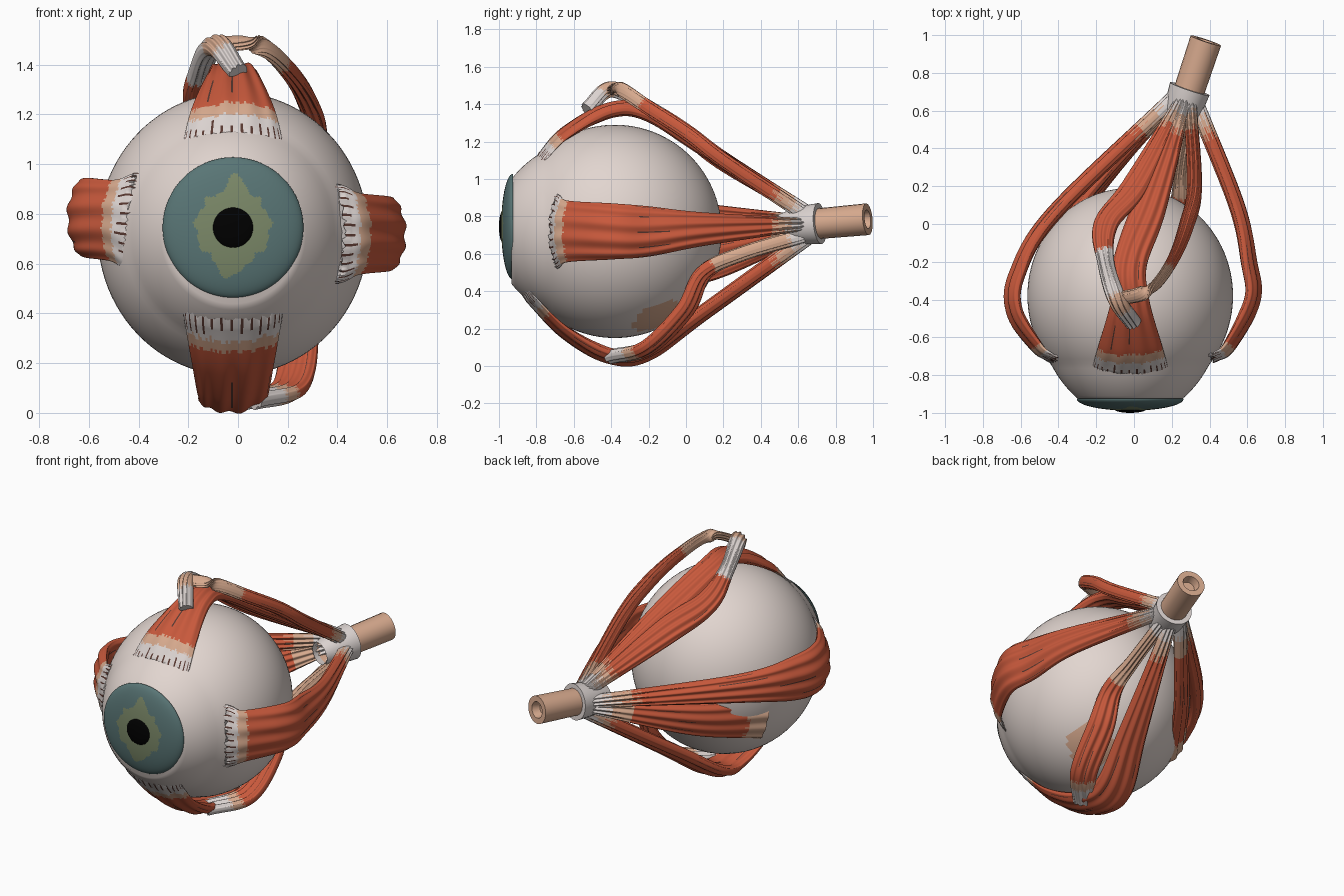
import bpy, math, random
from mathutils import Vector

random.seed(4)
if "Cube" in bpy.data.objects:
    bpy.data.objects.remove(bpy.data.objects["Cube"])

COLOURS = {
    "sclera_white": (0.76, 0.67, 0.63), "tendon_white": (0.72, 0.66, 0.64),
    "tendon_beige": (0.68, 0.4, 0.27), "muscle_red": (0.58, 0.1, 0.045),
    "groove_brown": (0.1, 0.04, 0.03), "iris_teal": (0.1, 0.18, 0.18),
    "iris_green": (0.2, 0.25, 0.14), "pupil_black": (0, 0, 0),
}
SCLERA, WHITE, BEIGE, RED, BROWN, TEAL, GREEN, BLACK = range(len(COLOURS))
MATERIALS = []
for colour_name, rgb in COLOURS.items():
    material = bpy.data.materials.new(colour_name)
    material.use_nodes = True
    material.diffuse_color = (*rgb, 1)
    shader = material.node_tree.nodes["Principled BSDF"]
    shader.inputs["Base Color"].default_value = (*rgb, 1)
    MATERIALS.append(material)

CENTRE = Vector((-0.02, -0.38, 0.72))
IRIS = Vector((-0.02, 0, 0.745))
RING = Vector((0.27, 0.64, 0.755))
FORWARD = Vector((0, 1, 0))
UP = Vector((0, 0, 1))
NERVE_AXIS = Vector((0.11, 0.33, 0.03)).normalized()


def make(name, verts, faces, colours):
    """Smooth mesh object whose faces carry the given colour numbers."""
    mesh = bpy.data.meshes.new(name)
    mesh.from_pydata(verts, [], faces)
    used = sorted(set(colours))
    for colour in used:
        mesh.materials.append(MATERIALS[colour])
    for polygon, colour in zip(mesh.polygons, colours):
        polygon.material_index = used.index(colour)
    mesh.shade_smooth()
    mesh.set_sharp_from_angle(angle=math.radians(60))
    bpy.context.collection.objects.link(bpy.data.objects.new(name, mesh))


def spline(points, steps):
    """Catmull-Rom samples through points of any dimension."""
    pts = [2 * points[0] - points[1], *points, 2 * points[-1] - points[-2]]
    out = []
    for a, b, c, d in zip(pts, pts[1:], pts[2:], pts[3:]):
        for k in range(steps):
            t = k / steps
            out.append(b + ((c - a) * t + (2 * a - 5 * b + 4 * c - d) * t * t
                            + (3 * b - a - 3 * c + d) * t ** 3) / 2)
    return out + [points[-1]]


def bridge(rings, n):
    """Outward quads joining successive rings of n points."""
    return [(i * n + n + j, i * n + n + (j + 1) % n, i * n + (j + 1) % n, i * n + j)
            for i in range(rings - 1) for j in range(n)]


def lathe(name, profile, origin, axis, colour_rule, sides, squash=1):
    """Turn (radius, height) pairs about an axis and colour faces by a rule."""
    across = axis.cross(UP).normalized()
    upward = across.cross(axis)
    verts = []
    for radius, height in profile:
        for j in range(sides):
            a = math.tau * j / sides
            verts.append(origin + axis * height + across * radius * squash * math.cos(a)
                         + upward * radius * math.sin(a))
    faces = bridge(len(profile), sides)
    make(name, verts, faces,
         [colour_rule(sum((verts[k] for k in face), Vector()) / len(face)) for face in faces])


def dome(name, radius, base, rise, colour_rule, sides, steps):
    """Elliptical cap facing the front."""
    angles = [math.pi / 2 * max(k, 0.01) / steps for k in range(steps + 1)]
    profile = [(radius * math.sin(a), base - rise * math.cos(a)) for a in angles]
    lathe(name, profile, IRIS, FORWARD, colour_rule, sides)


def strap(name, path, widths, side, bands, fringe=0.0):
    """Ridged ribbon along a path that runs into the tendon ring.
    Bands are (end fraction, colour) along its length."""
    offset = path[-1] - RING
    offset -= NERVE_AXIS * offset.dot(NERVE_AXIS)
    path = path + [RING + offset.normalized() * 0.07]
    samples = spline([Vector((*p, w)) for p, w in zip(path, [*widths, 0.035])], 16)
    centres = [Vector(s[:3]) for s in samples]
    ridges = 10
    n, count = ridges * 12, len(samples)
    last = count - 1

    def frame(i):
        along = (centres[min(i + 1, last)] - centres[max(i - 1, 0)]).normalized()
        across = (side - along * side.dot(along)).normalized()
        return along, across, across.cross(along)

    near = count // 3
    sign = 1 if frame(near)[2].dot(centres[near] - CENTRE) > 0 else -1
    verts = []
    for i, sample in enumerate(samples):
        along, across, normal = frame(i)
        thick = 0.035
        if fringe:
            thick = 0.01 + 0.028 * min(1, 3 * i / last)
        for j in range(n):
            a = math.tau * j / n
            x = math.cos(a) * sample[3]
            y = math.copysign(abs(math.sin(a)) ** 0.7, math.sin(a)) * thick
            y *= 1 + 0.16 * math.cos(a * ridges + 0.8 * math.sin(i / 9))
            point = centres[i] + across * x + normal * sign * (y - x * x * 1.1)
            if i == 0:
                point -= along * fringe * random.random() + normal * sign * fringe / 3
            verts.append(point)

    # Ragged colour bands, with dark cracks in the valleys and between the front fibres
    faces = bridge(count, n)
    jitter = [random.uniform(-0.012, 0.012) for _ in range(n)]
    cracks = [(random.uniform(0.2, 0.8), random.uniform(0.02, 0.1)) for _ in range(n)]
    colours = []
    for k in range(len(faces)):
        f, j = k // n / last, k % n
        colour = next(c for end, c in bands if f + jitter[j] < end or end == 1)
        start, length = cracks[j]
        if j % 12 == 6 and colour == RED and abs(f - start) < length:
            colour = BROWN
        if j % 4 == 2 and fringe and f < bands[0][0] * start:
            colour = BROWN
        colours.append(colour)
    faces += [tuple(range(n)), tuple(reversed(range(last * n, count * n)))]
    colours += [bands[0][1], bands[-1][1]]
    if sign < 0:
        faces = [face[::-1] for face in faces]
    make(name, verts, faces, colours)


# Eyeball: a globe drawn out toward the cornea, with a beige patch underneath
globe = [(0, -0.55)]
for degrees in range(27, 181, 3):
    a = math.radians(degrees)
    reach = 0.57 + 0.05 * max(0, (50 - degrees) / 23)
    globe.append((reach * math.sin(a), -reach * math.cos(a)))
PATCH = Vector((0.2, -0.15, 0.26))
lathe("eyeball", globe, CENTRE, FORWARD,
      lambda p: BEIGE if (p - PATCH).length < 0.14 else SCLERA, 96, 0.955)


# Iris: a ragged green ring with points above and below on a teal dome
def iris_colour(p):
    offset = p - IRIS
    a = math.atan2(offset.z, offset.x)
    edge = 0.15 + 0.008 * math.sin(9 * a) + 0.006 * math.sin(17 * a)
    edge += 0.06 * abs(math.sin(a + 0.08)) ** 30
    return GREEN if math.hypot(offset.x, offset.z) < edge else TEAL


dome("iris", 0.283, -0.925, 0.063, iris_colour, 128, 48)
dome("pupil", 0.084, -0.98, 0.02, lambda p: BLACK, 48, 8)

# Optic nerve with a hollow end, and the tendon ring around it
lathe("optic_nerve", [(0.08, -0.1), (0.085, 0.35), (0.05, 0.35), (0.04, 0.3), (0, 0.3)],
      RING, NERVE_AXIS, lambda p: BEIGE, 20)
lathe("tendon_ring", [(0.07, -0.14), (0.1, -0.04), (0.11, 0.08), (0.08, 0.08)],
      RING, NERVE_AXIS, lambda p: WHITE, 32)

# Four straight muscles: inserted near the front, bowed over the globe, gathered at the ring.
# Front is where the fibres start, seam where the red starts, peak where the bow is widest.
for name, outward, side, belly, bow, front, seam, peak in (
        ("left", (1, 0, 0), UP, 0.15, 0.03, -0.72, 0.2, -0.4),
        ("right", (-0.95, 0, 0.1), UP, 0.16, 0.1, -0.72, 0.2, -0.46),
        ("upper", (0, 0, 1), Vector((1, 0, 0)), 0.1, 0, -0.79, 0.16, -0.4),
        ("lower", (0, 0, -1.03), Vector((1, 0, 0)), 0.14, 0, -0.86, 0.1, -0.4)):
    outward = Vector(outward)
    path = [Vector((CENTRE.x, y, CENTRE.z)) + outward * reach
            for reach, y in ((0.46 + 0.8 * (front + 0.72), front), (0.53, -0.65),
                             (0.65, peak), (0.63, peak + 0.2))]
    path.append(path[-1].lerp(RING + outward * 0.07, 0.35) + outward * bow)
    strap(name + "_muscle", path, (0.2, 0.165, belly, belly * 0.9, 0.09), side,
          [(seam * 0.6, WHITE), (seam, BEIGE), (0.94, RED), (0.97, BEIGE), (1, WHITE)], 0.03)

# Slanting muscles with their tendons
SLANTING = {
    "upper_slanting_muscle": (
        [(0, -0.53, 1.37), (-0.09, -0.4, 1.48), (-0.15, -0.2, 1.38), (-0.15, 0, 1.25), (0, 0.2, 1.1)],
        (0.04, 0.05, 0.045, 0.07, 0.08), (1, 0, 0.5),
        [(0.12, WHITE), (0.22, BEIGE), (0.45, WHITE), (0.94, RED), (0.97, BEIGE), (1, WHITE)]),
    "upper_thin_muscle": (
        [(-0.1, -0.4, 1.48), (0.08, -0.35, 1.48), (0.2, -0.2, 1.38), (0.28, 0, 1.25), (0.32, 0.2, 1.1)],
        (0.025, 0.025, 0.03, 0.04, 0.04), (1, 0.4, -0.3),
        [(0.36, BEIGE), (0.93, RED), (0.97, BEIGE), (1, WHITE)]),
    "lower_slanting_muscle": (
        [(0.05, -0.4, 0.05), (0.21, -0.2, 0.1), (0.25, 0, 0.3), (0.25, 0.1, 0.5), (0.26, 0.3, 0.6)],
        (0.06, 0.08, 0.08, 0.06, 0.04), (1, -0.5, 0),
        [(0.1, WHITE), (0.15, BEIGE), (0.65, RED), (0.95, BEIGE), (1, WHITE)]),
    "rear_slip": (
        [(-0.46, -0.15, 0.52), (-0.2, 0.2, 0.58)], (0.15, 0.11), (0.5, 0.3, -1),
        [(0.12, BEIGE), (0.8, RED), (0.9, BEIGE), (1, WHITE)]),
}
for name, (path, widths, side, bands) in SLANTING.items():
    strap(name, [Vector(p) for p in path], widths, Vector(side), bands)
